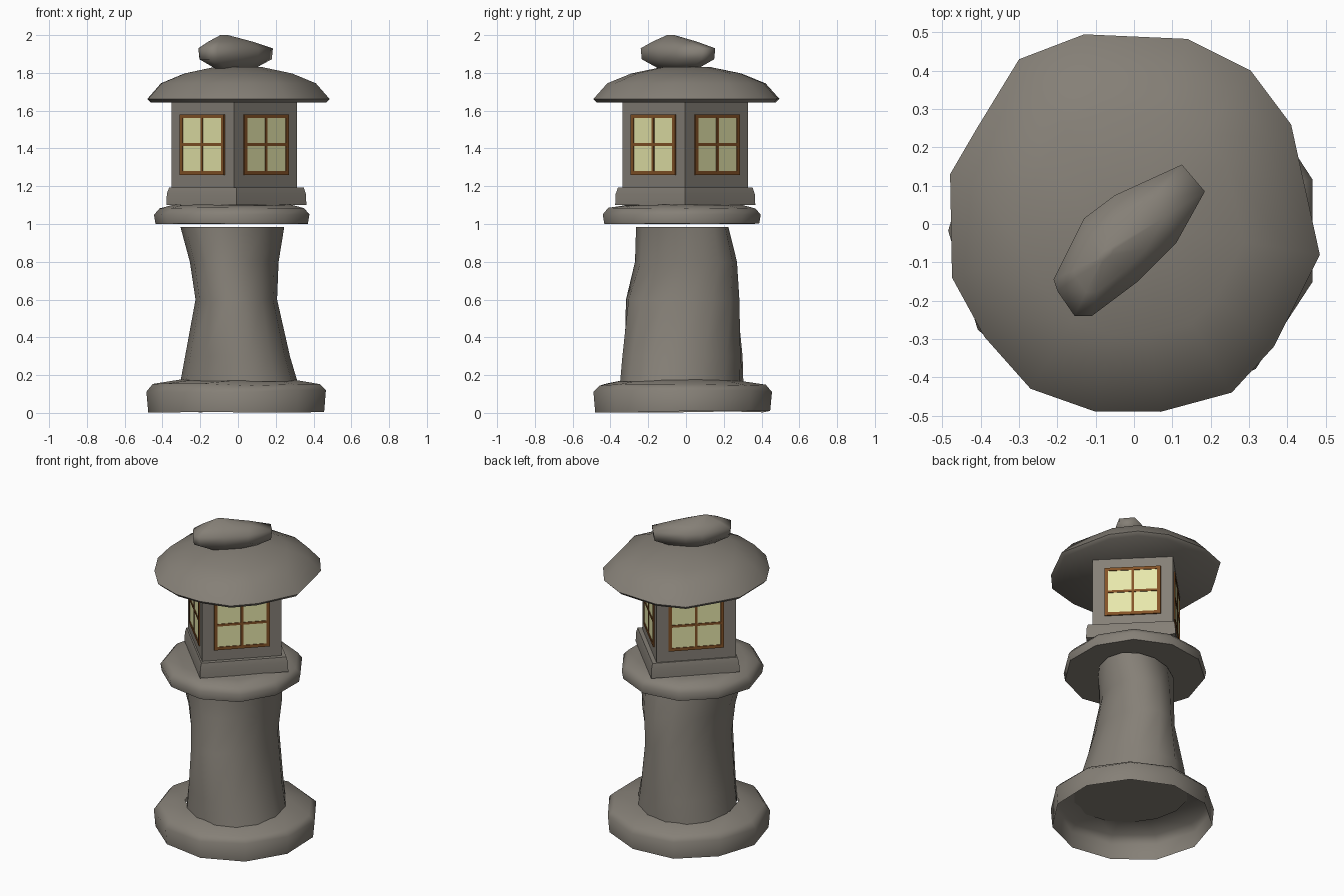
import bpy, bmesh, math, random
from mathutils import Matrix

if "Cube" in bpy.data.objects:
    bpy.data.objects.remove(bpy.data.objects["Cube"])

random.seed(4)


def material(name, rgb):
    m = bpy.data.materials.new(name)
    m.diffuse_color = (*rgb, 1)
    m.use_nodes = True
    m.node_tree.nodes["Principled BSDF"].inputs["Base Color"].default_value = m.diffuse_color
    return m


STONE = material("grey stone", (0.235, 0.214, 0.183))
WOOD = material("brown wood", (0.23, 0.085, 0.02))
GLASS = material("pale yellow glass", (0.82, 0.82, 0.42))


def finish(bm, name, mat, smooth=None):
    bmesh.ops.recalc_face_normals(bm, faces=bm.faces)
    me = bpy.data.meshes.new(name)
    bm.to_mesh(me)
    bm.free()
    me.materials.append(mat)
    ob = bpy.data.objects.new(name, me)
    bpy.context.collection.objects.link(ob)
    if smooth:
        bpy.ops.object.select_all(action='DESELECT')
        ob.select_set(True)
        bpy.context.view_layer.objects.active = ob
        bpy.ops.object.shade_smooth_by_angle(angle=math.radians(smooth))
    return ob


def loft(name, rings, bottom=True, top=True, smooth=65):
    """Skin a stack of equal-count rings of 3D points."""
    bm = bmesh.new()
    vs = [[bm.verts.new(p) for p in r] for r in rings]
    n = len(vs[0])
    for a, b in zip(vs, vs[1:]):
        for i in range(n):
            j = (i + 1) % n
            bm.faces.new((a[i], a[j], b[j], b[i]))
    if bottom:
        bm.faces.new(vs[0][::-1])
    if top:
        bm.faces.new(vs[-1])
    return finish(bm, name, STONE, smooth)


def oval(n, x0, x1, y0, y1, phase=0.0, skew=0.0):
    """Polygon filling the given extents; skew leans it towards the diagonal."""
    angles = [phase + math.tau * i / n for i in range(n)]
    return [((x0 + x1) / 2 + (x1 - x0) / 2 * math.cos(t),
             (y0 + y1) / 2 + (y1 - y0) / 2 * math.sin(t + skew)) for t in angles]


def scaled(outline, centre, profile, wobble=0.0):
    """Scale an outline about a centre for each (scale, z) in the profile."""
    cx, cy = centre
    return [[(cx + (x - cx) * s, cy + (y - cy) * s, z + random.uniform(-wobble, wobble))
             for x, y in outline] for s, z in profile]


# Base stone: open shell
loft("base_stone", scaled(oval(11, -0.485, 0.485, -0.495, 0.46, math.pi), (-0.005, -0.017),
     [(0.98, 0.007), (1.0, 0.115), (0.93, 0.15), (0.62, 0.172)], 0.007), False, False, 80)

# Waisted column, twisting from bottom to top
column = [(0.165, -0.305, 0.315, -0.35, 0.305, -0.13), (0.3, -0.28, 0.275, -0.34, 0.303, -0.08),
          (0.6, -0.225, 0.207, -0.32, 0.285, 0.1), (0.8, -0.255, 0.215, -0.27, 0.27, 0.25),
          (0.985, -0.305, 0.245, -0.265, 0.225, 0.3)]
loft("column", [[(x, y, z) for x, y in oval(14, *e, 0, k)] for z, *e, k in column])

# Round platform stone
loft("platform_stone", scaled(oval(11, -0.445, 0.395, -0.445, 0.4, math.pi), (-0.024, -0.022),
     [(0.98, 1.002), (1.0, 1.05), (0.93, 1.085), (0.75, 1.1)], 0.003))

# Square slab and lamp housing, turned corner-forward
C = (-0.02, -0.004)
square = oval(4, C[0] - 1, C[0] + 1, C[1] - 1, C[1] + 1)
loft("slab", scaled(square, (-0.002, C[1]),
     [(0.371, 1.1), (0.368, 1.16), (0.357, 1.192)]), smooth=20)
loft("lamp_housing", scaled(square, C, [(0.333, 1.19), (0.333, 1.66)]), smooth=20)


# Windows: one thin glass plate and a wooden grid on each side
def add_bar(bm, matrix, depth, y, z, w, h):
    size = Matrix.Diagonal((depth, w, h, 1))
    bmesh.ops.create_cube(bm, size=1, matrix=matrix @ Matrix.Translation((depth / 2, y, z)) @ size)


W, H, T = 0.165, 0.16, 0.02  # half width, half height, bar width
for k in range(4):
    face = (Matrix.Translation((*C, 1.42)) @ Matrix.Rotation(math.radians(45 + 90 * k), 4, 'Z')
            @ Matrix.Translation((0.333 / math.sqrt(2), 0, 0)))
    bm = bmesh.new()
    add_bar(bm, face, 0.004, 0, 0, 2 * W - T, 2 * H - T)
    finish(bm, f"window_glass_{k + 1}", GLASS)
    bm = bmesh.new()
    for s in (-1, 0, 1):
        t = T if s else T * 0.75
        add_bar(bm, face, 0.008, s * (W - T / 2), 0, t, 2 * H)
        add_bar(bm, face, 0.008, 0, s * (H - T / 2), 2 * W, t)
    finish(bm, f"window_frame_{k + 1}", WOOD)

# Domed roof stone
roof = [(0.485, -0.08), (0.41, 0.26), (0.305, 0.40), (0.14, 0.483), (-0.13, 0.495),
        (-0.30, 0.43), (-0.41, 0.25), (-0.48, 0.13), (-0.475, -0.14), (-0.39, -0.295),
        (-0.27, -0.43), (-0.10, -0.49), (0.07, -0.49), (0.255, -0.44), (0.365, -0.32)]
loft("roof_stone", scaled(roof, (0, 0),
     [(0.96, 1.642), (1.0, 1.662), (0.85, 1.745), (0.59, 1.797), (0.25, 1.832)]))

# Long cap stone lying across the roof
cap = [(0.185, 0.085), (0.125, 0.155), (-0.05, 0.075), (-0.13, 0.015), (-0.21, -0.145),
       (-0.20, -0.175), (-0.155, -0.24), (-0.11, -0.24), (0.01, -0.15), (0.11, -0.05)]
rings = scaled(cap, (-0.02, -0.04), [(0.5, 1.82), (0.97, 1.872), (1.0, 1.93)])
rings += scaled(cap, (-0.08, -0.085), [(0.6, 1.965), (0.1, 2.0)])
loft("cap_stone", rings, smooth=85)
